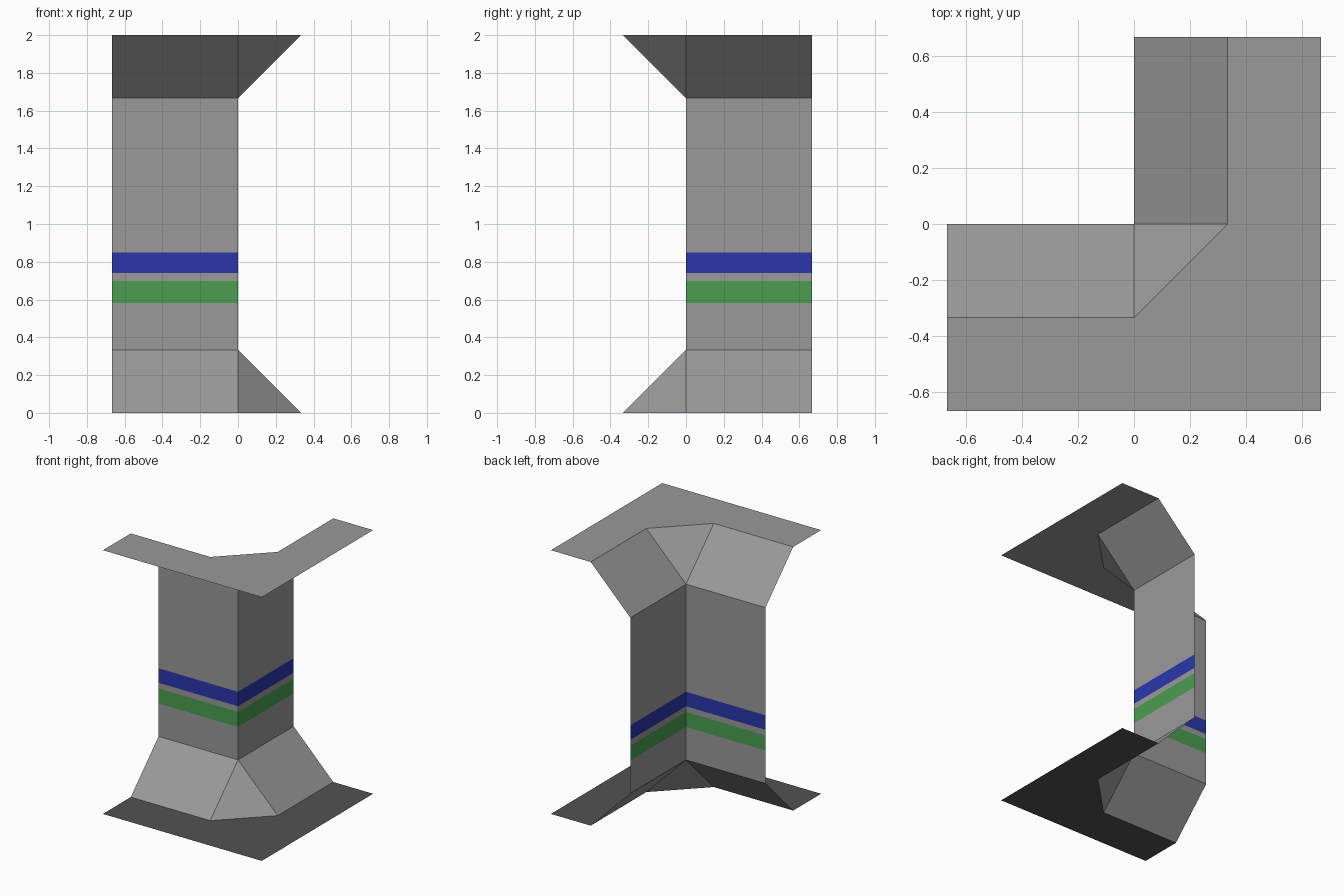
import bpy

if "Cube" in bpy.data.objects:
    bpy.data.objects.remove(bpy.data.objects["Cube"])

A, B = 2 / 3, 1 / 3      # outer half-size, slope run


def material(name, rgb):
    m = bpy.data.materials.new(name)
    m.diffuse_color = (*rgb, 1)
    m.use_nodes = True
    m.node_tree.nodes["Principled BSDF"].inputs["Base Color"].default_value = m.diffuse_color
    return m


grey = material("panel grey", (0.32, 0.32, 0.32))
dark = material("floor dark grey", (0.085, 0.085, 0.085))
blue = material("stripe blue", (0.023, 0.038, 0.41))
green = material("stripe green", (0.069, 0.34, 0.08))


def make(name, faces, mat):
    """Sheet object from faces given as point loops, with shared corners joined."""
    verts, loops = [], []
    for face in faces:
        loop = []
        for p in face:
            if p not in verts:
                verts.append(p)
            if verts.index(p) not in loop:
                loop.append(verts.index(p))
        if len(loop) > 2:
            loops.append(loop)
    me = bpy.data.meshes.new(name)
    me.from_pydata(verts, [], loops)
    me.materials.append(mat)
    me.update()
    bpy.context.collection.objects.link(bpy.data.objects.new(name, me))


def row(d, z):
    """Path round the corner, pushed out by d."""
    return [(-A, -d, z), (0, -d, z), (d, 0, z), (d, A, z)]


def band(name, low, high, mat):
    lo, hi = row(*low), row(*high)
    make(name, [(lo[i], lo[i + 1], hi[i + 1], hi[i]) for i in range(3)], mat)


# Slopes, wall and stripes, from bottom to top
band("lower_slope", (B, 0), (0, B), grey)
band("wall_bottom", (0, B), (0, 0.583), grey)
band("green_stripe", (0, 0.583), (0, 0.697), green)
band("wall_gap", (0, 0.697), (0, 0.74), grey)
band("blue_stripe", (0, 0.74), (0, 0.85), blue)
band("wall_top", (0, 0.85), (0, 2 - B), grey)
band("upper_slope", (0, 2 - B), (B, 2), grey)


# Floor and ceiling sheets with a chamfered inner corner
def slab(z):
    return [(-A, -A, z), (A, -A, z), (A, A, z)] + row(B, z)[::-1]


make("floor", [slab(0)], dark)
make("ceiling", [slab(2)[::-1]], grey)
